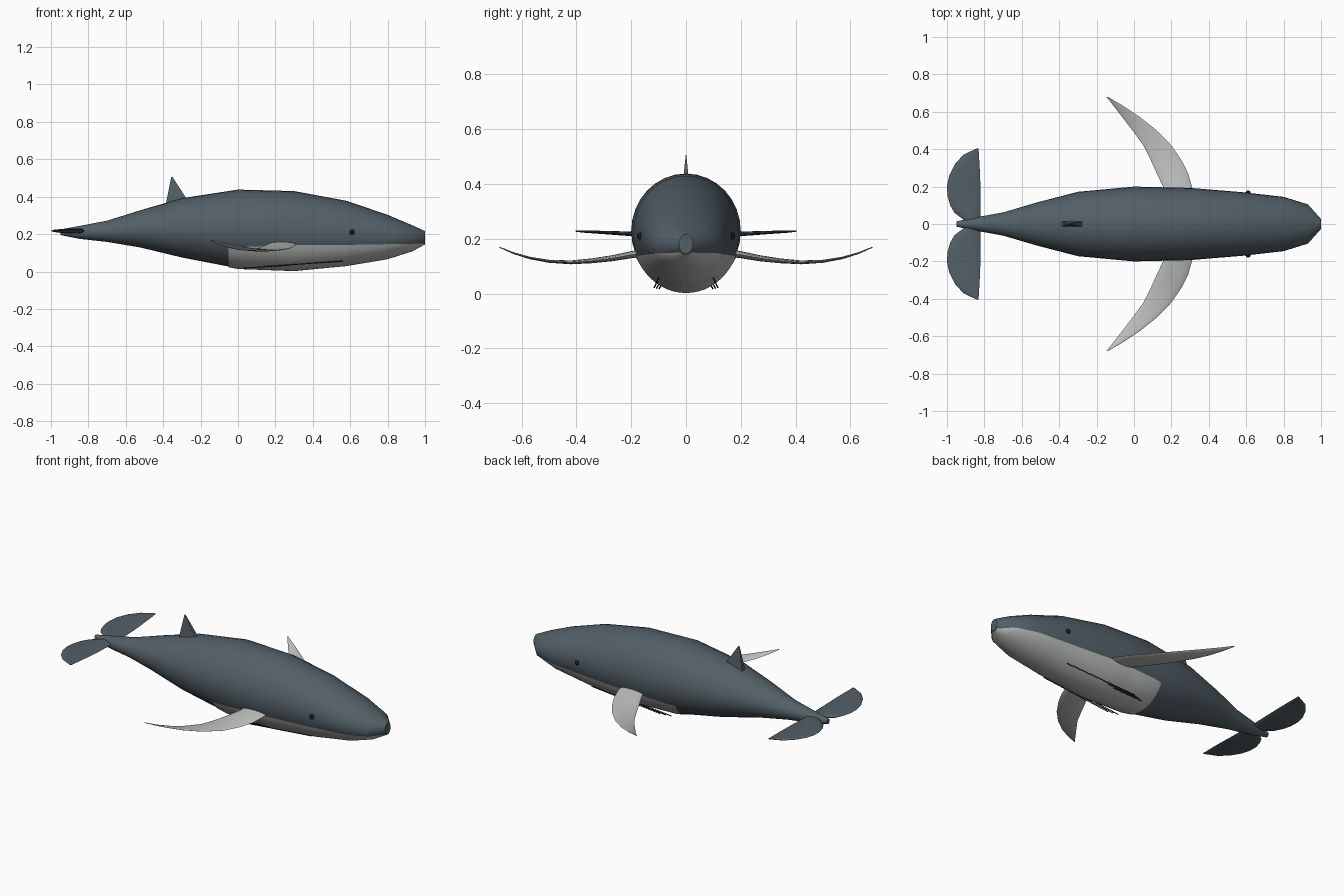
import bpy, bmesh, math
from mathutils import Vector

if "Cube" in bpy.data.objects:
    bpy.data.objects.remove(bpy.data.objects["Cube"])


def material(name, col):
    m = bpy.data.materials.new(name)
    m.diffuse_color = (*col, 1)
    m.use_nodes = True
    m.node_tree.nodes["Principled BSDF"].inputs["Base Color"].default_value = m.diffuse_color
    return m


SLATE = material("slate", (0.085, 0.115, 0.135))
PALE = material("pale", (0.50, 0.52, 0.50))
DARK = material("dark", (0.01, 0.01, 0.012))


def loft(name, rings, mat, closed=True, caps=True, angle=40):
    """Skin a list of equal-length point rings."""
    bm = bmesh.new()
    vs = [[bm.verts.new(p) for p in r] for r in rings]
    n = len(vs[0])
    for a, b in zip(vs, vs[1:]):
        for i in range(n if closed else n - 1):
            j = (i + 1) % n
            bm.faces.new((a[i], a[j], b[j], b[i]))
    if caps:
        bm.faces.new(vs[0])
        bm.faces.new(vs[-1])
    bmesh.ops.recalc_face_normals(bm, faces=bm.faces)
    me = bpy.data.meshes.new(name)
    bm.to_mesh(me)
    bm.free()
    me.materials.append(mat)
    ob = bpy.data.objects.new(name, me)
    bpy.context.collection.objects.link(ob)
    if angle:
        finish(ob, angle)
    return ob


def finish(ob, angle=40):
    bpy.ops.object.select_all(action='DESELECT')
    ob.select_set(True)
    bpy.context.view_layer.objects.active = ob
    bpy.ops.object.shade_smooth_by_angle(angle=math.radians(angle))


# Body stations: x, half width, bottom z, top z
ST = [(-0.95, 0.014, 0.195, 0.225), (-0.85, 0.035, 0.175, 0.243),
      (-0.70, 0.062, 0.158, 0.272), (-0.52, 0.115, 0.128, 0.328),
      (-0.30, 0.172, 0.075, 0.392), (0.00, 0.200, 0.017, 0.438),
      (0.30, 0.193, 0.006, 0.430), (0.58, 0.170, 0.032, 0.378),
      (0.80, 0.145, 0.068, 0.303), (0.93, 0.105, 0.108, 0.248),
      (1.00, 0.026, 0.145, 0.216)]


def station(x):
    for a, b in zip(ST, ST[1:]):
        if x <= b[0]:
            t = (x - a[0]) / (b[0] - a[0])
            return [p + (q - p) * t for p, q in zip(a, b)]
    return ST[-1]


def ring_point(s, ang, k=1.0):
    x, w, lo, hi = s
    return Vector((x, w * k * math.cos(ang), (lo + hi) / 2 + (hi - lo) / 2 * k * math.sin(ang)))


SEG = 32
loft("body", [[ring_point(s, 2 * math.pi * i / SEG) for i in range(SEG)] for s in ST], SLATE)

# Pale belly shell hugging the lower front of the body
rings = []
for x in [-0.05, 0.0, 0.1, 0.2, 0.3, 0.44, 0.58, 0.69, 0.80, 0.87, 0.93, 0.965, 0.995]:
    s = station(x)
    zc, h = (s[2] + s[3]) / 2, (s[3] - s[2]) / 2
    edge = 0.13 + 0.012 * min(1, (x + 0.05) / 0.3) + 0.008 * max(0, x - 0.5) * 2
    a0 = math.asin(max(-0.98, (edge - zc) / h))
    rings.append([ring_point(s, a0 - (math.pi + 2 * a0) * i / 20, 1.018) for i in range(21)])
loft("belly", rings, PALE, closed=False, caps=False)


def fin(name, sections, mat, side):
    """Lens-section fin; sections are (y, lead x, trail x, z, thickness)."""
    out = []
    for y, xl, xt, z, th in sections:
        ring = []
        for i in range(12):
            a = 2 * math.pi * i / 12
            ring.append(((xl + xt) / 2 + (xl - xt) / 2 * math.cos(a),
                         side * y, z + th / 2 * math.sin(a)))
        out.append(ring)
    return loft(name, out, mat, angle=60)


FLIPPER = [(0.15, 0.31, 0.165, 0.150, 0.028), (0.20, 0.31, 0.155, 0.142, 0.026),
           (0.27, 0.29, 0.122, 0.129, 0.022), (0.34, 0.255, 0.09, 0.120, 0.018),
           (0.42, 0.20, 0.05, 0.114, 0.014), (0.50, 0.122, -0.008, 0.118, 0.011),
           (0.57, 0.035, -0.062, 0.130, 0.009), (0.63, -0.055, -0.108, 0.148, 0.007),
           (0.68, -0.140, -0.148, 0.169, 0.004)]
FLUKE = [(0.005, -0.83, -0.89, 0.214, 0.024), (0.03, -0.822, -0.92, 0.214, 0.024),
         (0.06, -0.82, -0.96, 0.214, 0.023), (0.10, -0.82, -0.983, 0.215, 0.022),
         (0.15, -0.82, -0.997, 0.216, 0.020), (0.20, -0.821, -1.0, 0.218, 0.017),
         (0.26, -0.823, -0.988, 0.221, 0.014), (0.32, -0.826, -0.958, 0.224, 0.011),
         (0.37, -0.829, -0.912, 0.226, 0.008), (0.404, -0.831, -0.842, 0.228, 0.004)]

for side, tag in ((-1, "right"), (1, "left")):
    fin("flipper_" + tag, FLIPPER, PALE, side)
    fin("fluke_" + tag, FLUKE, SLATE, side)

    # Eye
    bpy.ops.mesh.primitive_uv_sphere_add(segments=16, ring_count=10, radius=0.014,
                                         location=(0.61, side * 0.165, 0.21))
    eye = bpy.context.object
    eye.name = "eye_" + tag
    eye.data.materials.append(DARK)
    finish(eye, 60)

    # Throat grooves: thin straight rods under the belly
    for k in range(3):
        a = Vector((0.03 + 0.03 * k, side * (0.098 + 0.009 * k), 0.018 + 0.002 * k))
        b = Vector((0.52 + 0.02 * k, side * (0.078 + 0.011 * k), 0.050 + 0.003 * k))
        bpy.ops.mesh.primitive_cylinder_add(vertices=8, radius=0.0025, depth=(b - a).length,
                                            location=(a + b) / 2)
        rod = bpy.context.object
        rod.name = f"throat_groove_{tag}_{k + 1}"
        rod.rotation_euler = (b - a).to_track_quat('Z', 'Y').to_euler()
        rod.data.materials.append(DARK)

# Dorsal fin: tapered wedge
loft("dorsal_fin", [[(x, y, z) for x, y, z in
                     ((-0.385, -w, z0), (x1, -w, z1), (x1, w, z1), (-0.385, w, z0))]
                    for w, z0, z1, x1 in ((0.014, 0.365, 0.385, -0.272),)]
     + [[(-0.357, -0.001, 0.505), (-0.35, -0.001, 0.505),
         (-0.35, 0.001, 0.505), (-0.357, 0.001, 0.505)]], SLATE, angle=20)
